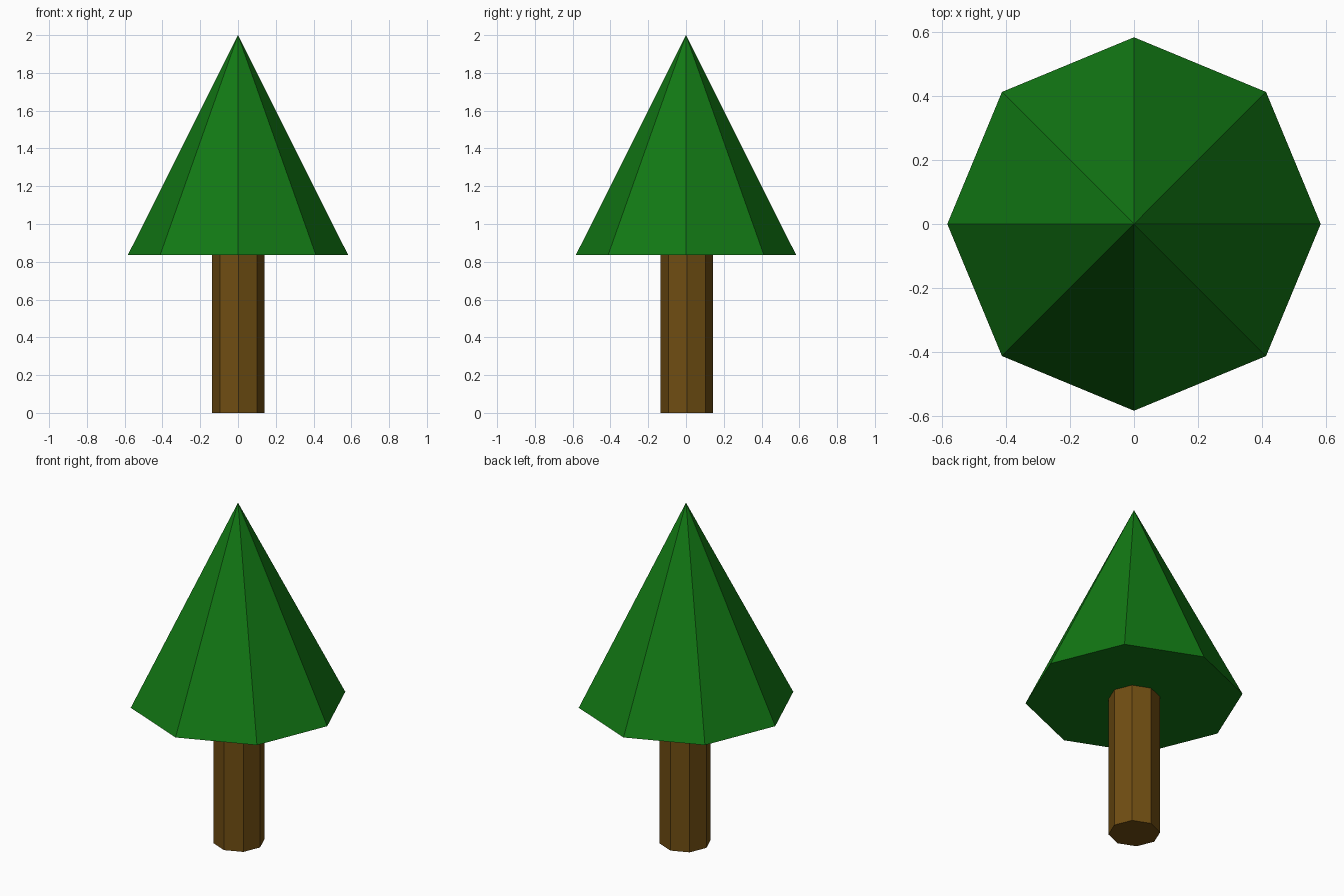
import bpy
import math

if "Cube" in bpy.data.objects:
    bpy.data.objects.remove(bpy.data.objects["Cube"])


def material(name, rgb):
    mat = bpy.data.materials.new(name)
    mat.diffuse_color = (*rgb, 1.0)
    mat.use_nodes = True
    mat.node_tree.nodes["Principled BSDF"].inputs["Base Color"].default_value = mat.diffuse_color
    return mat


def octagon_part(name, r_bottom, r_top, z0, z1, mat, x=0.0, y=0.0):
    """Eight-sided cone or prism with corners on the x and y axes."""
    bpy.ops.mesh.primitive_cone_add(
        vertices=8, radius1=r_bottom, radius2=r_top, depth=z1 - z0,
        location=(x, y, (z0 + z1) / 2))
    obj = bpy.context.object
    obj.name = name
    obj.data.materials.append(mat)
    return obj


bark = material("bark_brown", (0.16, 0.075, 0.006))
leaf = material("leaf_green", (0.006, 0.19, 0.007))

# Trunk: straight octagonal post up to the foliage underside
octagon_part("trunk", 0.139, 0.139, 0.0, 0.836, bark, x=0.002, y=0.005)

# Foliage: one octagonal cone with a closed base
octagon_part("foliage", 0.583, 0.0, 0.836, 2.0, leaf)
